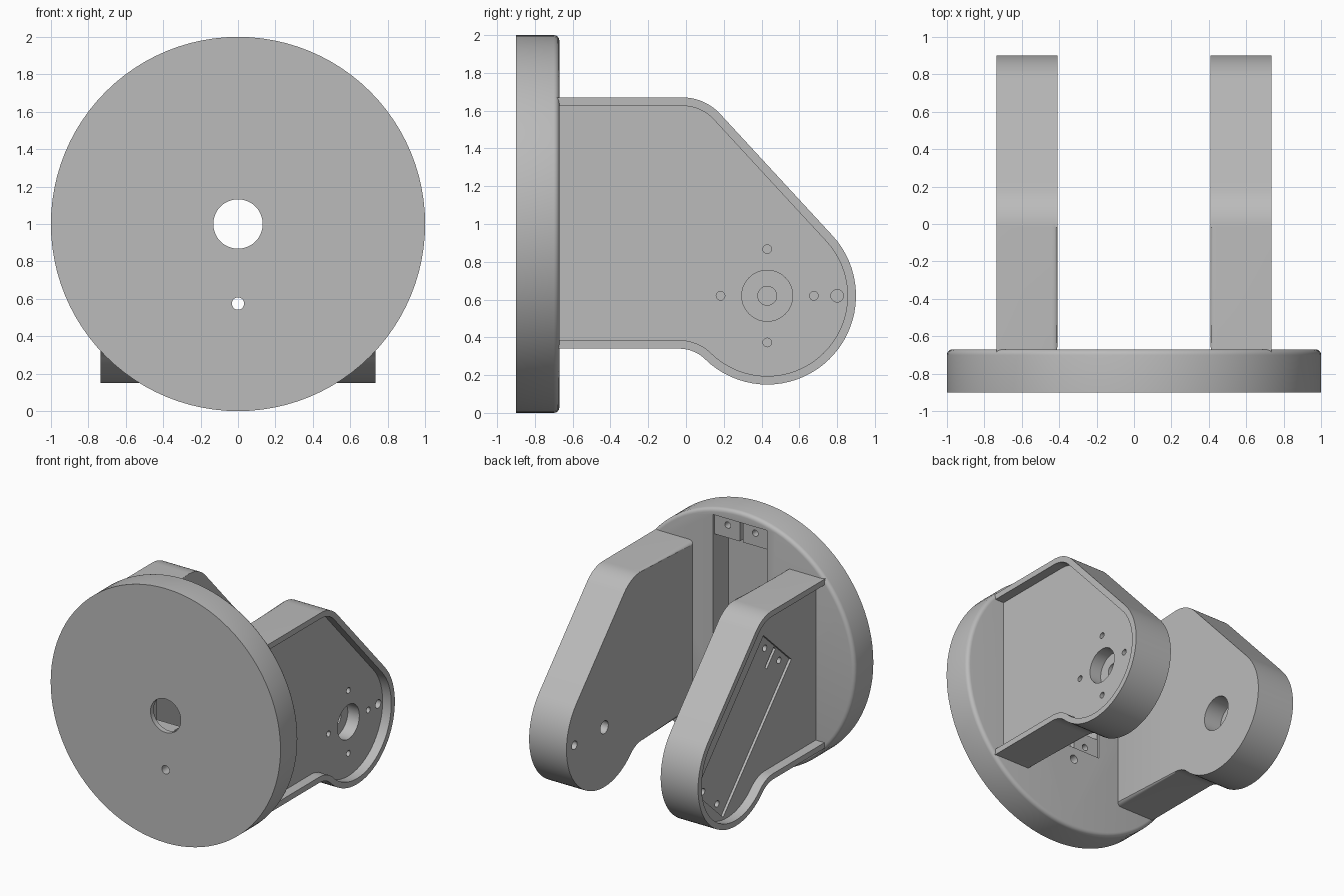
import bpy, bmesh, math
from mathutils import Matrix, Vector

cube = bpy.data.objects.get("Cube")
if cube:
    bpy.data.objects.remove(cube)

grey = bpy.data.materials.new("plain_grey")
grey.use_nodes = True
grey.diffuse_color = (0.5, 0.5, 0.5, 1)
grey.node_tree.nodes["Principled BSDF"].inputs["Base Color"].default_value = (0.5, 0.5, 0.5, 1)

LEAN = math.radians(42.7)      # normal direction of the sloping arm edge
SHAFT = (0.43, 0.62)           # pivot of the arms in y, z
INNER, OUTER, FLOOR = 0.41, 0.735, 0.66
DISC_BACK = -0.67


def new_object(name, bm):
    bmesh.ops.recalc_face_normals(bm, faces=bm.faces[:])
    mesh = bpy.data.meshes.new(name)
    bm.to_mesh(mesh)
    bm.free()
    mesh.materials.append(grey)
    obj = bpy.data.objects.new(name, mesh)
    bpy.context.collection.objects.link(obj)
    return obj


def frame(origin, u, w):
    """Matrix whose x runs along u, z runs along w and y across."""
    u, w = Vector(u).normalized(), Vector(w).normalized()
    m = Matrix((u, w.cross(u), w)).transposed().to_4x4()
    m.translation = origin
    return m


def box(m, u, v, w):
    """Box cutter from (min, max) ranges in the frame m."""
    bm = bmesh.new()
    bmesh.ops.create_cube(bm, size=1)
    for vert in bm.verts:
        vert.co = m @ Vector([r[0] if c < 0 else r[1] for r, c in zip((u, v, w), vert.co)])
    return new_object("cutter", bm)


def drill(m, u, v, radius, w, sides=32):
    """Round cutter along the w axis of the frame m."""
    bm = bmesh.new()
    place = m @ Matrix.Translation((u, v, (w[0] + w[1]) / 2))
    bmesh.ops.create_cone(bm, cap_ends=True, segments=sides, radius1=radius,
                          radius2=radius, depth=w[1] - w[0], matrix=place)
    return new_object("cutter", bm)


def arc(centre, radius, start, end, steps):
    angles = [start + (end - start) * i / steps for i in range(steps + 1)]
    return [(centre[0] + radius * math.cos(a), centre[1] + radius * math.sin(a)) for a in angles]


def arm_outline(inset, root):
    """Side profile of an arm in y, z, shrunk by inset."""
    pts = [(root, 1.67 - inset)]
    pts += arc((-0.018, 1.40), 0.27 - inset, math.pi / 2, LEAN, 10)
    pts += arc(SHAFT, 0.47 - inset, LEAN, math.radians(-134.2), 36)
    pts += arc((-0.037, 0.14), 0.20 + inset, math.radians(45.8), math.pi / 2, 10)[1:]
    return pts + [(root, 0.34 + inset)]


def prism(name, outline, x0, x1, rounding=0):
    """Extrude a y, z outline along x, rounding the rim at x0."""
    bm = bmesh.new()
    near = [bm.verts.new((x0, y, z)) for y, z in outline]
    far = [bm.verts.new((x1, y, z)) for y, z in outline]
    rim = bm.faces.new(near)
    bm.faces.new(far)
    n = len(outline)
    for i in range(n):
        j = (i + 1) % n
        bm.faces.new((near[i], near[j], far[j], far[i]))
    if rounding:
        bmesh.ops.bevel(bm, geom=list(rim.edges), offset=rounding, segments=4,
                        profile=0.5, affect='EDGES')
    return new_object(name, bm)


def carve(obj, cutters):
    """Subtract every cutter, then smooth the rounded surfaces."""
    bpy.ops.object.select_all(action='DESELECT')
    bpy.context.view_layer.objects.active = obj
    obj.select_set(True)
    for cutter in cutters:
        mod = obj.modifiers.new("cut", 'BOOLEAN')
        mod.operation = 'DIFFERENCE'
        mod.solver = 'EXACT'
        mod.object = cutter
        bpy.ops.object.modifier_apply(modifier=mod.name)
        bpy.data.objects.remove(cutter)
    bpy.ops.object.shade_smooth_by_angle(angle=math.radians(30))


def motor_pocket(m, depth, through):
    """Cutters for a motor: body, end tabs, slits, screws and shaft hole."""
    cuts = [box(m, (-0.33, 0.92), (-0.235, 0.235), (-0.05, 0.02)),
            box(m, (-0.17, 0.76), (-0.234, 0.234), (-0.05, depth)),
            drill(m, 0, 0, 0.132, (0.1, through), 48)]
    for lo, hi, screw in ((-0.32, -0.16, -0.275), (0.75, 0.91, 0.86)):
        cuts.append(box(m, (lo, hi), (-0.015, 0.015), (-0.04, 0.1)))
        cuts += [drill(m, screw, side, 0.025, (-0.04, 0.15), 16) for side in (-0.12, 0.12)]
    return cuts


# Round base plate with a rounded back rim
bm = bmesh.new()
bmesh.ops.create_cone(bm, cap_ends=True, segments=96, radius1=1, radius2=1, depth=0.23,
                      matrix=Matrix.Translation((0, -0.785, 1)) @ Matrix.Rotation(math.pi / 2, 4, 'X'))
back = max(bm.faces, key=lambda f: f.calc_center_median().y)
bmesh.ops.bevel(bm, geom=list(back.edges), offset=0.03, segments=4, profile=0.5, affect='EDGES')
base_plate = new_object("base_plate", bm)
m = frame((0, DISC_BACK, 1), (0, 0, 1), (0, -1, 0))
carve(base_plate, motor_pocket(m, 0.19, 0.4) + [drill(m, -0.425, 0, 0.033, (-0.1, 0.4))])

# Arms with a shallow tray on the outer side
arms = {}
for name, s in (("left_arm", 1), ("right_arm", -1)):
    arms[s] = prism(name, arm_outline(0, -0.69), s * INNER, s * OUTER, 0.03)
trays = {s: prism("cutter", arm_outline(0.045, -0.8), s * FLOOR, s * 0.9) for s in arms}

# Left arm: bearing seat, pin hole and four blind screw holes
m = frame((FLOOR, *SHAFT), (0, 1, 0), (-1, 0, 0))
cuts = [trays[1], drill(m, 0, 0, 0.135, (-0.04, 0.1), 48), drill(m, 0, 0, 0.05, (0.05, 0.4)),
        drill(m, 0.37, 0, 0.033, (-0.04, 0.4))]
for u, v in ((0.247, 0), (-0.247, 0), (0, 0.247), (0, -0.247)):
    cuts.append(drill(m, u, v, 0.023, (-0.04, 0.12), 16))
carve(arms[1], cuts)

# Right arm: slanted motor pocket
m = frame((-FLOOR, *SHAFT), (0, -math.sin(LEAN), math.cos(LEAN)), (1, 0, 0))
carve(arms[-1], [trays[-1]] + motor_pocket(m, 0.21, 0.4))
